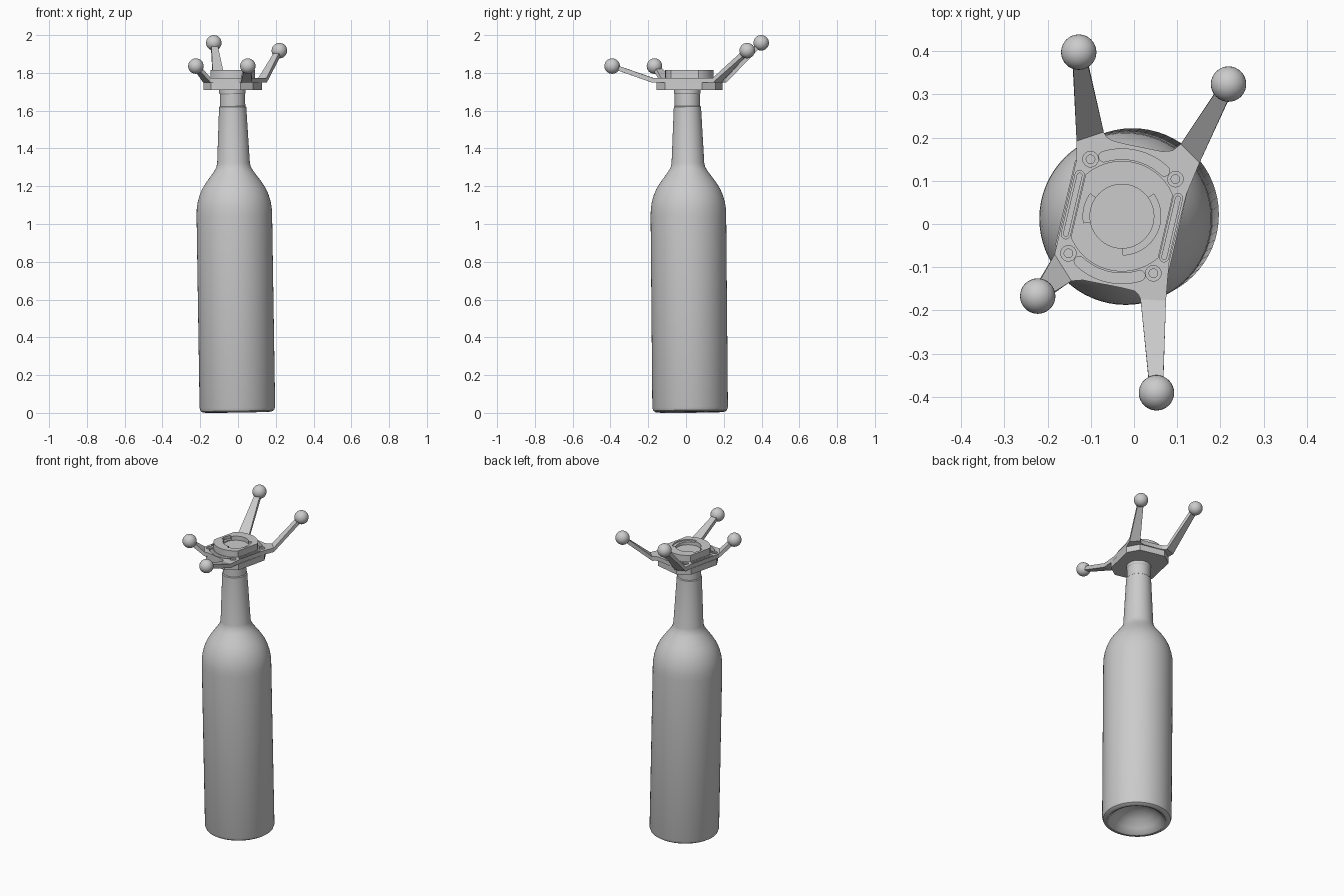
import bpy, bmesh, math
from mathutils import Vector

if "Cube" in bpy.data.objects:
    bpy.data.objects.remove(bpy.data.objects["Cube"])

grey = bpy.data.materials.new("plain grey")
grey.diffuse_color = (0.6, 0.6, 0.6, 1)
grey.use_nodes = True
grey.node_tree.nodes["Principled BSDF"].inputs["Base Color"].default_value = grey.diffuse_color

HUB = Vector((-0.028, 0.018))        # centre of the crown
ROT = math.radians(-13.2)            # crown is turned about z
Z0, Z1, Z2, Z3 = 1.71, 1.748, 1.774, 1.814   # base plate, arm plate, raised disc


def finish(bm, name):
    bmesh.ops.recalc_face_normals(bm, faces=bm.faces)
    me = bpy.data.meshes.new(name)
    bm.to_mesh(me)
    bm.free()
    me.materials.append(grey)
    ob = bpy.data.objects.new(name, me)
    bpy.context.collection.objects.link(ob)
    return ob


def local(u, v):
    c, s = math.cos(ROT), math.sin(ROT)
    return (HUB.x + u * c - v * s, HUB.y + u * s + v * c)


def prisms(name, outlines, za, zb):
    bm = bmesh.new()
    for pts in outlines:
        face = bm.faces.new([bm.verts.new((x, y, za)) for x, y in pts])
        new = bmesh.ops.extrude_face_region(bm, geom=[face])["geom"]
        for v in new:
            if isinstance(v, bmesh.types.BMVert):
                v.co.z = zb
    return finish(bm, name)


def cut(ob, outlines, za, zb):
    tool = prisms("cutter", outlines, za, zb)
    tool.hide_render = True
    mod = ob.modifiers.new("cut", "BOOLEAN")
    mod.operation = "DIFFERENCE"
    mod.solver = "EXACT"
    mod.object = tool
    bpy.context.view_layer.objects.active = ob
    bpy.ops.object.modifier_apply(modifier=mod.name)
    bpy.data.objects.remove(tool)


def arc(r, a, b, n, cu=0.0, cv=0.0):
    out = []
    for i in range(n + 1):
        t = math.radians(a + (b - a) * i / n)
        out.append((cu + r * math.cos(t), cv + r * math.sin(t)))
    return out


def place(pts):
    return [local(u, v) for u, v in pts]


def circle(r, u=0.0, v=0.0, n=24):
    return place(arc(r, 0, 360 - 360 / n, n - 1, u, v))


def straight_slot(u, half, w):
    return place(arc(w, 0, 180, 8, u, half - w) + arc(w, 180, 360, 8, u, w - half))


def curved_slot(mid, r=0.144, half=30, w=0.012):
    def end(a, start):
        c = arc(r, a, a, 1)[0]
        return arc(w, start, start + 180, 8, *c)[1:-1]
    a, b = mid - half, mid + half
    return place(arc(r + w, a, b, 16) + end(b, b)
                 + arc(r - w, b, a, 16) + end(a, a + 180))


# bottle: one turned profile with a hollow under the base, leaning slightly
profile = [(0, 0.10), (0.05, 0.094), (0.10, 0.068), (0.135, 0.03), (0.155, 0.006),
           (0.168, 0), (0.183, 0.002), (0.194, 0.009), (0.2, 0.025),
           (0.2, 1.04), (0.1985, 1.08), (0.193, 1.115), (0.183, 1.15), (0.168, 1.185),
           (0.148, 1.217), (0.125, 1.248), (0.104, 1.277), (0.092, 1.297), (0.0865, 1.32),
           (0.072, 1.617), (0.067, 1.621), (0.067, 1.685), (0.07, 1.69),
           (0.07, 1.712), (0, 1.712)]
bm = bmesh.new()
vs = [bm.verts.new((r, 0, z)) for r, z in profile]
es = [bm.edges.new(p) for p in zip(vs, vs[1:])]
bmesh.ops.spin(bm, geom=vs + es, axis=(0, 0, 1), cent=(0, 0, 0),
               angle=2 * math.pi, steps=64)
bmesh.ops.remove_doubles(bm, verts=bm.verts, dist=1e-5)
bottle = finish(bm, "bottle")
bottle.location = (-0.003, 0.022, 0.003)
bottle.rotation_euler = (0.009, -0.0157, 0)

# base plate: chamfered rectangle
octagon = [(0.135, 0.1), (0.08, 0.16), (-0.08, 0.16), (-0.135, 0.1),
           (-0.135, -0.1), (-0.08, -0.16), (0.08, -0.16), (0.135, -0.1)]
prisms("base_plate", [place(octagon)], Z0, Z1)

# arm plate with slots and screw recesses
outline = [(-0.133, 0.192), (-0.07, 0.213), (-0.064, 0.202), (-0.052, 0.194),
           (-0.022, 0.186), (0.066, 0.168), (0.089, 0.17), (0.108, 0.185),
           (0.152, 0.142), (0.122, 0.07), (0.082, -0.086), (0.078, -0.127),
           (0.074, -0.178), (0.015, -0.174), (0.01, -0.163), (0.001, -0.155),
           (-0.027, -0.148), (-0.119, -0.13), (-0.145, -0.132), (-0.184, -0.07),
           (-0.133, 0.15)]
plate = prisms("arm_plate", [outline], Z1, Z2)
screws = [(su * 0.101, sv * 0.112) for su in (-1, 1) for sv in (-1, 1)]
cut(plate, [curved_slot(90), curved_slot(270)], Z1 - 0.01, Z2 + 0.01)
cut(plate, [straight_slot(s * 0.117, 0.081, 0.0105) for s in (-1, 1)]
    + [circle(0.018, u, v) for u, v in screws], Z2 - 0.009, Z2 + 0.01)
cut(plate, [straight_slot(s * 0.117, 0.075, 0.0055) for s in (-1, 1)]
    + [circle(0.01, u, v) for u, v in screws], Z1 - 0.01, Z2 + 0.01)

# raised disc: circle with two flats, stepped socket in the middle
a = math.degrees(math.acos(0.104 / 0.128))
disc = prisms("raised_disc", [place(arc(0.128, a, 180 - a, 24)
                                    + arc(0.128, 180 + a, 360 - a, 24))], Z2, Z3)
cut(disc, [circle(0.074, n=48)], Z3 - 0.026, Z3 + 0.01)
for start, end, depth in ((-75, 48, 0.008), (158, 203, 0.02)):
    cut(disc, [place(arc(0.09, start, end, 16) + arc(0.06, end, start, 16))],
        Z3 - depth, Z3 + 0.01)

# four rising arms, each tapering from a plate edge to a ball
arms = {"back_left": ((-0.133, 0.192), (-0.07, 0.213), (-0.128, 0.398, 1.959)),
        "back_right": ((0.108, 0.185), (0.152, 0.142), (0.219, 0.324, 1.918)),
        "front_right": ((0.074, -0.178), (0.015, -0.174), (0.052, -0.391, 1.836)),
        "front_left": ((-0.145, -0.132), (-0.184, -0.07), (-0.223, -0.167, 1.836))}
for name, (p, q, ball) in arms.items():
    p, q, ball = Vector(p), Vector(q), Vector(ball)
    root = (p + q) / 2
    run = Vector((ball.x - root.x, ball.y - root.y, ball.z - (Z1 + Z2) / 2)).normalized()
    side = run.cross(Vector((0, 0, 1))).normalized()
    if side.dot((q - p).to_3d()) < 0:
        side = -side
    up = run.cross(side)
    up = up if up.z > 0 else -up
    start = [(*p, Z1), (*q, Z1), (*q, Z2), (*p, Z2)]
    tip = [ball + side * s * 0.015 + up * t * 0.012
           for s, t in ((-1, -1), (1, -1), (1, 1), (-1, 1))]
    bm = bmesh.new()
    ra = [bm.verts.new(c) for c in start]
    rb = [bm.verts.new(c) for c in tip]
    bm.faces.new(ra)
    bm.faces.new(rb)
    for i in range(4):
        j = (i + 1) % 4
        bm.faces.new((ra[i], ra[j], rb[j], rb[i]))
    finish(bm, name + "_arm")
    bm = bmesh.new()
    bmesh.ops.create_uvsphere(bm, u_segments=32, v_segments=16, radius=0.041)
    finish(bm, name + "_ball").location = ball

# smooth curved surfaces, keep edges crisp
for ob in bpy.data.objects:
    ob.select_set(True)
    bpy.context.view_layer.objects.active = ob
bpy.ops.object.shade_smooth_by_angle(angle=math.radians(30))
